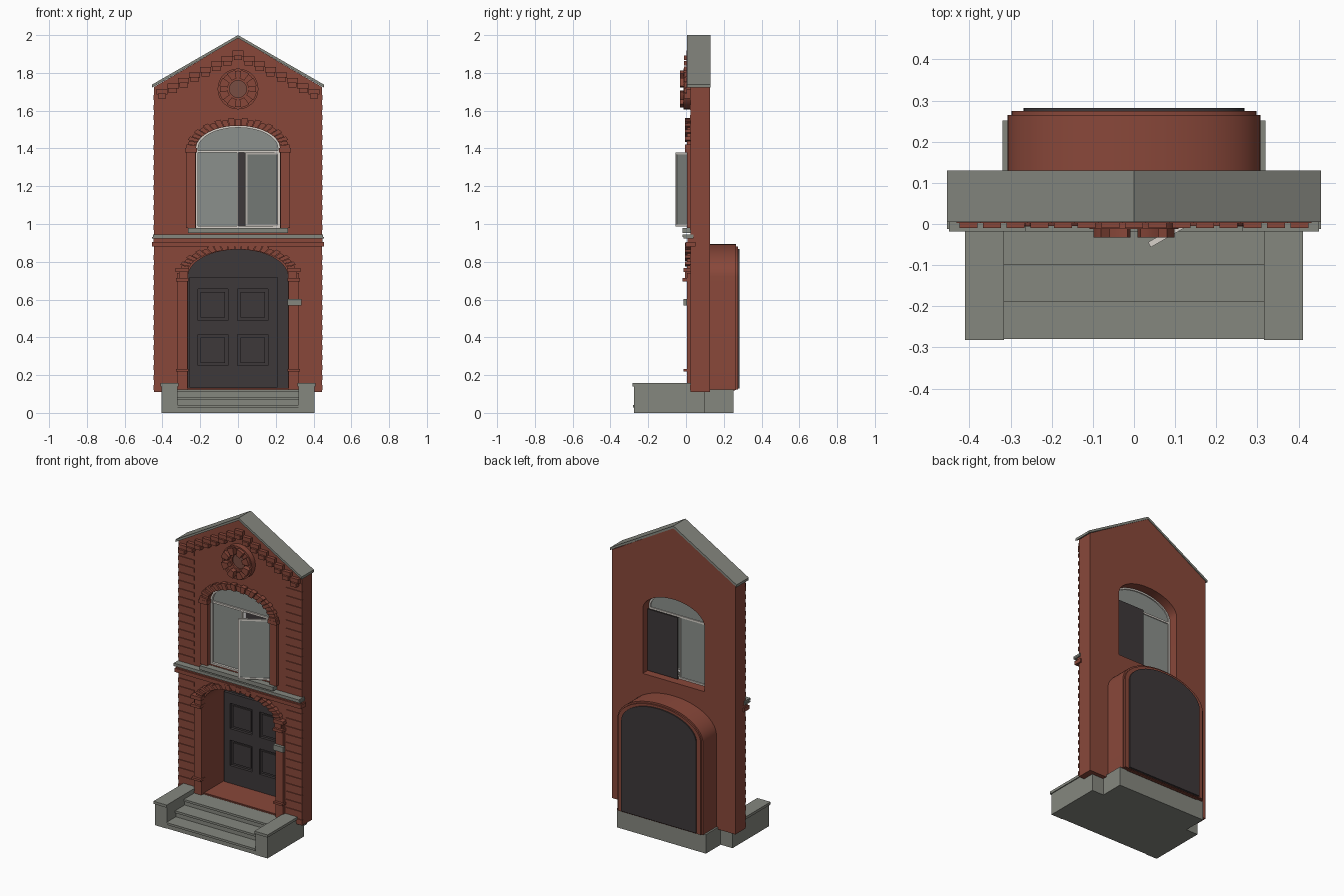
import bpy, bmesh, math
from mathutils import Matrix, Vector

cube = bpy.data.objects.get("Cube")
if cube:
    bpy.data.objects.remove(cube, do_unlink=True)


def material(name, rgb):
    m = bpy.data.materials.new(name)
    m.use_nodes = True
    m.diffuse_color = (*rgb, 1)
    m.node_tree.nodes["Principled BSDF"].inputs["Base Color"].default_value = (*rgb, 1)
    return m


BRICK = material("red_brick", (0.25, 0.064, 0.042))
DULL = material("dull_brick", (0.19, 0.075, 0.055))
STONE = material("grey_stone", (0.235, 0.243, 0.212))
GLASS = material("grey_glass", (0.26, 0.28, 0.262))
DARK = material("dark_wood", (0.048, 0.04, 0.042))
CREAM = material("cream_paint", (0.68, 0.64, 0.59))


def finish(name, bm, mat):
    bmesh.ops.recalc_face_normals(bm, faces=bm.faces)
    mesh = bpy.data.meshes.new(name)
    bm.to_mesh(mesh)
    bm.free()
    mesh.materials.append(mat)
    mesh.shade_smooth()
    mesh.set_sharp_from_angle(angle=math.radians(30))
    ob = bpy.data.objects.new(name, mesh)
    bpy.context.collection.objects.link(ob)
    return ob


def boxes(name, mat, *spans):
    """One object of boxes, each given as (x0, x1), (y0, y1), (z0, z1)."""
    bm = bmesh.new()
    for span in spans:
        mid = Vector([(a + b) / 2 for a, b in span])
        size = [abs(b - a) for a, b in span]
        bmesh.ops.create_cube(bm, size=1, matrix=Matrix.LocRotScale(mid, None, size))
    return finish(name, bm, mat)


def plate(name, mat, y0, y1, *loops):
    """Upright plate from x,z outlines; inner outlines become holes."""
    cu = bpy.data.curves.new(name, "CURVE")
    cu.dimensions = "2D"
    cu.fill_mode = "BOTH"
    cu.extrude = (y1 - y0) / 2
    for loop in loops:
        sp = cu.splines.new("POLY")
        sp.points.add(len(loop) - 1)
        for p, (x, z) in zip(sp.points, loop):
            p.co = (x, z, 0, 1)
        sp.use_cyclic_u = True
    tmp = bpy.data.objects.new(name + "_outline", cu)
    bpy.context.collection.objects.link(tmp)
    dg = bpy.context.evaluated_depsgraph_get()
    mesh = bpy.data.meshes.new_from_object(tmp.evaluated_get(dg))
    bm = bmesh.new()
    bm.from_mesh(mesh)
    bpy.data.objects.remove(tmp, do_unlink=True)
    bpy.data.meshes.remove(mesh)
    bpy.data.curves.remove(cu)
    for v in bm.verts:
        x, z, d = v.co
        v.co = (x, (y0 + y1) / 2 - d, z)
    bmesh.ops.remove_doubles(bm, verts=bm.verts, dist=1e-5)
    return finish(name, bm, mat)


def rect(x0, x1, z0, z1):
    return [(x0, z0), (x1, z0), (x1, z1), (x0, z1)]


def ellipse(a, b, cz, t):
    return (a * math.cos(t), cz + b * math.sin(t))


def arch(w, bottom, spring, top, n=28):
    return [(-w, bottom), (w, bottom)] + [
        ellipse(w, top - spring, spring, math.pi * i / n) for i in range(n + 1)]


def ring_block(inner, outer, cz, t0, t1, n=3):
    ts = [t0 + (t1 - t0) * i / n for i in range(n + 1)]
    return ([ellipse(*outer, cz, t) for t in ts]
            + [ellipse(*inner, cz, t) for t in reversed(ts)])


def brick_arch(name, inner, outer, spring, count):
    """Arch of separate bricks, alternating in depth and length."""
    step = math.pi / count
    for k, (front, grow) in enumerate(((-0.005, 0), (0.004, -0.008))):
        blocks = [ring_block(inner, (outer[0] + grow, outer[1] + grow), spring,
                             i * step + 0.006, (i + 1) * step - 0.006)
                  for i in range(k, count, 2)]
        plate(f"{name}_{'short' if k else 'long'}_bricks", BRICK, front, 0.035, *blocks)


SIDES = ((-1, "right"), (1, "left"))

# Gabled wall with door and window openings
door_hole = arch(0.265, 0.125, 0.72, 0.865)
window_hole = arch(0.222, 0.98, 1.40, 1.52)
gable = [(-0.445, 0.11), (0.445, 0.11), (0.445, 1.725), (0, 1.985), (-0.445, 1.725)]
plate("wall", BRICK, 0.025, 0.127, gable, door_hole, window_hole)

# Stone roof coping
coping = [(-0.455, 1.722), (-0.455, 1.738), (0, 2.0), (0.455, 1.738), (0.455, 1.722), (0, 1.984)]
plate("roof_coping", STONE, 0.005, 0.13, coping)

# Brick courses down both corners
for s, side in SIDES:
    rows = [((s * 0.33, s * 0.447), (0.02, 0.03), (z, z + 0.027))
            for z in (0.12 + 0.053 * i for i in range(30)) if not 0.85 < z < 0.94]
    boxes(f"{side}_corner_bricks", BRICK, *rows)

# Stepped brick corbels under the gable
corbels = []
for i in range(-7, 8):
    x, top = 0.0575 * i, 1.918 - 0.029 * abs(i)
    corbels.append(((x - 0.029, x + 0.029), (0.003, 0.03), (top - 0.03, top)))
    corbels.append(((x - 0.022, x + 0.022), (-0.01, 0.03), (top - 0.05, top - 0.025)))
boxes("gable_corbels", BRICK, *corbels)

# Round brick rosette
RZ = 1.715


def circle(r, n=32):
    return [ellipse(r, r, RZ, math.tau * i / n) for i in range(n)]


plate("rosette_rim", BRICK, -0.012, 0.03, circle(0.108), circle(0.094))
plate("rosette_base", BRICK, 0.0, 0.03, circle(0.096), circle(0.045))
plate("rosette_hub", DULL, 0.012, 0.03, circle(0.047))
plate("rosette_blocks", BRICK, -0.033, 0.005, *[
    ring_block((0.055, 0.055), (0.1, 0.1), RZ, a - 0.24, a + 0.24)
    for a in (math.tau * (i + 0.5) / 8 for i in range(8))])

# String course and window sill
boxes("brick_band", BRICK, ((-0.455, 0.455), (-0.002, 0.05), (0.88, 0.905)),
      ((-0.447, 0.447), (0.008, 0.05), (0.905, 0.922)))
boxes("stone_band", STONE, ((-0.455, 0.455), (-0.012, 0.04), (0.922, 0.932)),
      ((-0.45, 0.45), (-0.018, 0.04), (0.932, 0.945)))
boxes("window_sill", STONE, ((-0.265, 0.265), (-0.018, 0.06), (0.952, 0.978)))

# Window surround
brick_arch("window_arch", (0.222, 0.12), (0.275, 0.162), 1.40, 23)
for s, side in SIDES:
    boxes(f"{side}_window_jamb", BRICK,
          ((s * 0.224, s * 0.275), (0.004, 0.03), (0.978, 1.38)),
          ((s * 0.218, s * 0.28), (-0.006, 0.04), (1.378, 1.402)))

# Window frame, fixed panes and dark backing
plate("window_frame", CREAM, 0.035, 0.065, arch(0.224, 0.979, 1.40, 1.522),
      arch(0.211, 0.99, 1.40, 1.51))
boxes("window_bars", CREAM, ((-0.215, 0.215), (0.04, 0.064), (1.378, 1.39)),
      ((-0.006, 0.003), (0.04, 0.064), (0.985, 1.38)))
boxes("window_pane", GLASS, ((-0.215, 0), (0.05, 0.058), (0.985, 1.385)))
plate("arched_pane", GLASS, 0.05, 0.058, arch(0.215, 1.383, 1.40, 1.515))
boxes("dark_backing", DARK, ((0, 0.218), (0.075, 0.085), (0.985, 1.385)))

# Casement swung outwards
hinge = Matrix.Translation((0.215, 0.052, 0)) @ Matrix.Rotation(math.radians(30), 4, "Z")
leaf = rect(-0.205, 0, 0.987, 1.378)
for part in (plate("casement_frame", CREAM, -0.007, 0.007, leaf, rect(-0.194, -0.011, 0.998, 1.367)),
             plate("casement_pane", GLASS, -0.004, 0.004, rect(-0.197, -0.008, 0.995, 1.37))):
    part.matrix_world = hinge

# Door surround: pilasters, bases, capitals and arch
brick_arch("door_arch", (0.265, 0.12), (0.315, 0.155), 0.745, 25)
for s, side in SIDES:
    def block(x0, x1, front, z0, z1):
        return ((s * x0, s * x1), (front, 0.035), (z0, z1))
    boxes(f"{side}_door_pilaster", BRICK,
          block(0.267, 0.322, 0.005, 0.125, 0.74),
          block(0.262, 0.328, -0.012, 0.218, 0.232),
          block(0.262, 0.328, -0.018, 0.695, 0.713),
          block(0.264, 0.312, -0.004, 0.713, 0.745),
          block(0.259, 0.332, -0.012, 0.745, 0.768))

# Number plate, left blank
boxes("number_plate", STONE, ((0.262, 0.335), (-0.014, 0.006), (0.568, 0.603)))

# Porch behind the wall
plate("porch_shell", BRICK, 0.12, 0.265, arch(0.308, 0.122, 0.72, 0.893), door_hole)
plate("porch_back_edge", BRICK, 0.26, 0.275, arch(0.298, 0.124, 0.72, 0.882), door_hole)
boxes("porch_floor", BRICK, ((-0.266, 0.266), (0.03, 0.26), (0.118, 0.132)))

# Door with four sunken panels
plate("door_back", DARK, 0.24, 0.282, arch(0.269, 0.13, 0.72, 0.867))
panels = [rect(x, x + 0.16, z, z + 0.165) for x in (-0.213, -0.002) for z in (0.25, 0.49)]
plate("door_leaf", DARK, 0.222, 0.242, rect(-0.258, 0.208, 0.135, 0.72), *panels)
boxes("door_panel_fields", DARK, *[
    ((p[0][0] + 0.015, p[1][0] - 0.015), (0.23, 0.242), (p[0][1] + 0.015, p[2][1] - 0.015))
    for p in panels])

# Stone steps with nosings, and flanking plinths with caps
treads = []
for front, z in ((-0.28, 0.042), (-0.19, 0.084), (-0.1, 0.124)):
    treads += [((-0.32, 0.32), (front + 0.008, 0.252), (0, z - 0.012)),
               ((-0.32, 0.32), (front, 0.252), (z - 0.014, z))]
boxes("steps", STONE, *treads)
for s, side in SIDES:
    boxes(f"{side}_plinth", STONE,
          ((s * 0.32, s * 0.405), (-0.275, 0.1), (0, 0.142)),
          ((s * 0.316, s * 0.411), (-0.282, 0.1), (0.14, 0.157)))
